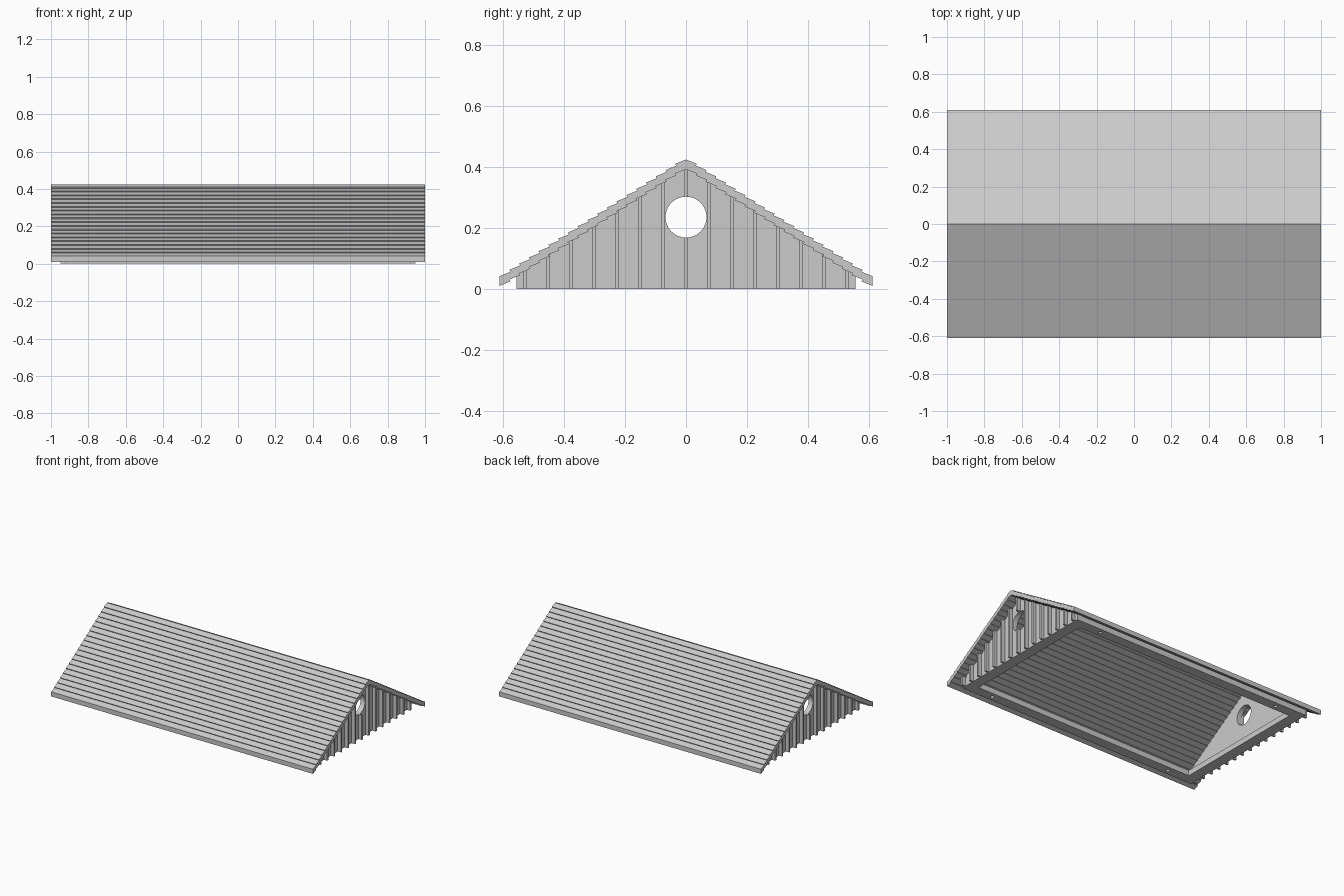
import bpy, bmesh, math
from mathutils import Matrix, Vector

cube = bpy.data.objects.get("Cube")
if cube:
    bpy.data.objects.remove(cube, do_unlink=True)

grey = bpy.data.materials.new("light grey")
grey.use_nodes = True
COLOR = (0.6, 0.6, 0.6, 1)
grey.diffuse_color = COLOR
grey.node_tree.nodes["Principled BSDF"].inputs["Base Color"].default_value = COLOR

EAVE_Y, EAVE_Z, RIDGE_Z = 0.607, 0.036, 0.424
SLOPE = (RIDGE_Z - EAVE_Z) / EAVE_Y
BODY_Y, WALL_X, BATTEN_X = 0.555, 0.925, 0.95


def finish(name, bm):
    bmesh.ops.recalc_face_normals(bm, faces=bm.faces)
    mesh = bpy.data.meshes.new(name)
    bm.to_mesh(mesh)
    bm.free()
    mesh.materials.append(grey)
    obj = bpy.data.objects.new(name, mesh)
    bpy.context.collection.objects.link(obj)
    return obj


def add_prism(bm, profile, x0, x1):
    """Extrude a (y, z) outline along x."""
    face = bm.faces.new([bm.verts.new((x0, y, z)) for y, z in profile])
    grown = bmesh.ops.extrude_face_region(bm, geom=[face])["geom"]
    verts = [g for g in grown if isinstance(g, bmesh.types.BMVert)]
    bmesh.ops.translate(bm, verts=verts, vec=(x1 - x0, 0, 0))


def add_box(bm, size, centre):
    bmesh.ops.create_cube(bm, size=1, matrix=Matrix.Translation(centre) @ Matrix.Diagonal((*size, 1)))


def cut(obj, cutter):
    cutter.hide_render = True
    cutter.hide_viewport = True
    cutter.display_type = 'WIRE'
    mod = obj.modifiers.new("cut", 'BOOLEAN')
    mod.operation = 'DIFFERENCE'
    mod.solver = 'EXACT'
    mod.object = cutter


def wall_top(y):
    """Height of the wall top, hidden inside the roof boards."""
    return RIDGE_Z - 0.02 - SLOPE * abs(y)


# Lapped roof boards: sawtooth outline on both faces
BOARDS, LAP, THICK = 19, 0.007, 0.032
along = Vector((-EAVE_Y, RIDGE_Z - EAVE_Z))
out = Vector((-along.y, along.x)).normalized() * -LAP
half = []
for i in range(BOARDS):
    low = Vector((EAVE_Y, EAVE_Z)) + along * (i / BOARDS)
    high = Vector((EAVE_Y, EAVE_Z)) + along * ((i + 1) / BOARDS)
    half += [low + out, high]
upper = [(p.x, p.y) for p in half]
upper += [(-y, z) for y, z in reversed(upper[:-1])]
lower = [(y, z - THICK) for y, z in reversed(upper)]
bm = bmesh.new()
add_prism(bm, upper + lower, -1, 1)
finish("roof_boards", bm)

# Round vent cutter running through both gables
bm = bmesh.new()
bmesh.ops.create_cone(bm, cap_ends=True, segments=48, radius1=0.067, radius2=0.067, depth=2.2,
                      matrix=Matrix.Translation((0, 0, 0.235)) @ Matrix.Rotation(math.pi / 2, 4, 'Y'))
vent = finish("vent_cutter", bm)

# Gable walls and their battens
RIM_Z, PITCH, BATTEN_W = 0.038, 0.0755, 0.0065
for side, label in ((1, "left"), (-1, "right")):
    bm = bmesh.new()
    add_prism(bm, [(-BODY_Y, RIM_Z), (BODY_Y, RIM_Z), (BODY_Y, wall_top(BODY_Y)),
                   (0, wall_top(0)), (-BODY_Y, wall_top(BODY_Y))], side * 0.89, side * WALL_X)
    cut(finish(label + "_gable_wall", bm), vent)
    bm = bmesh.new()
    for k in range(-7, 8):
        a, b = k * PITCH - BATTEN_W, k * PITCH + BATTEN_W
        add_prism(bm, [(a, 0), (b, 0), (b, wall_top(b)), (a, wall_top(a))],
                  side * (WALL_X - 0.002), side * BATTEN_X)
    cut(finish(label + "_gable_battens", bm), vent)

# Base rim with an open middle and small peg holes
bm = bmesh.new()
add_box(bm, (2 * WALL_X, 2 * BODY_Y, RIM_Z), (0, 0, RIM_Z / 2))
rim = finish("base_rim", bm)
bm = bmesh.new()
add_box(bm, (1.7, 0.97, 0.2), (0, 0, 0))
cut(rim, finish("opening_cutter", bm))
bm = bmesh.new()
for x in (-0.71, 0.71):
    for y in (-0.52, 0.52):
        bmesh.ops.create_cone(bm, cap_ends=True, segments=16, radius1=0.012, radius2=0.012,
                              depth=0.05, matrix=Matrix.Translation((x, y, 0)))
cut(rim, finish("peg_hole_cutter", bm))
